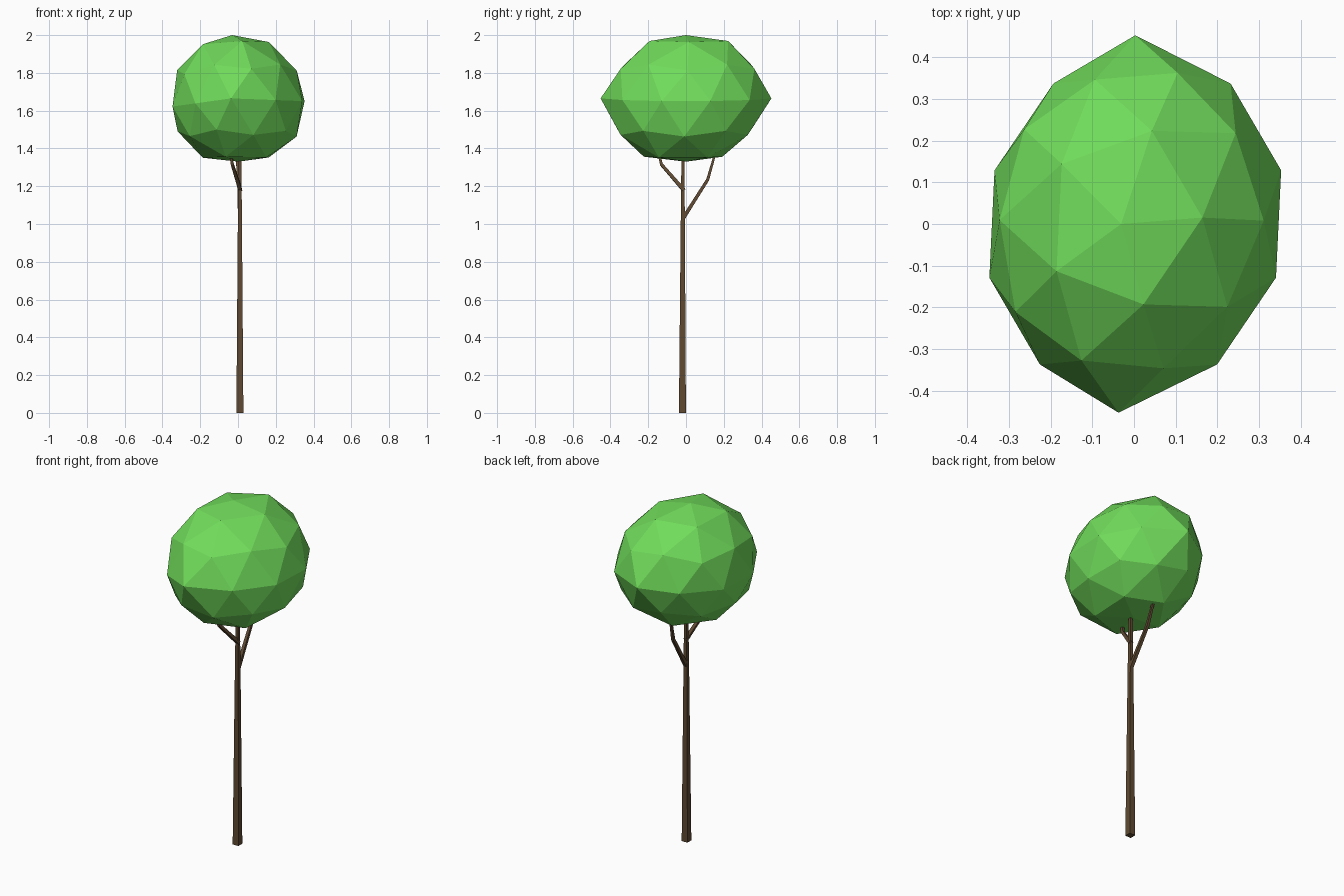
import bpy
import bmesh
import math
from mathutils import Vector

cube = bpy.data.objects.get("Cube")
if cube:
    bpy.data.objects.remove(cube, do_unlink=True)


def make_material(name, color):
    mat = bpy.data.materials.new(name)
    mat.use_nodes = True
    mat.diffuse_color = color
    mat.node_tree.nodes["Principled BSDF"].inputs["Base Color"].default_value = color
    return mat


def add_object(name, bm, mat):
    bmesh.ops.recalc_face_normals(bm, faces=bm.faces)
    mesh = bpy.data.meshes.new(name)
    bm.to_mesh(mesh)
    bm.free()
    mesh.materials.append(mat)
    obj = bpy.data.objects.new(name, mesh)
    bpy.context.collection.objects.link(obj)
    return obj


def square_limb(name, points, widths, mat):
    """Loft square rings of the given widths along a path and cap both ends."""
    bm = bmesh.new()
    pts = [Vector(p) for p in points]
    rings = []
    for i, (p, w) in enumerate(zip(pts, widths)):
        along = pts[min(i + 1, len(pts) - 1)] - pts[max(i - 1, 0)]
        turn = Vector((0, 0, 1)).rotation_difference(along.normalized())
        corners = [(-1, -1), (1, -1), (1, 1), (-1, 1)]
        rings.append([bm.verts.new(p + turn @ Vector((a, b, 0)) * w / 2) for a, b in corners])
    for low, high in zip(rings, rings[1:]):
        for k in range(4):
            n = (k + 1) % 4
            bm.faces.new((low[k], low[n], high[n], high[k]))
    bm.faces.new(rings[0])
    bm.faces.new(rings[-1])
    return add_object(name, bm, mat)


leaf_green = make_material("leaf green", (0.165, 0.72, 0.105, 1))
bark_brown = make_material("bark brown", (0.115, 0.068, 0.032, 1))

# Slim square trunk and two bent branches reaching into the crown
square_limb("trunk", [(0.01, -0.019, 0), (0.01, -0.017, 1), (0.01, -0.016, 1.45)],
            [0.037, 0.022, 0.014], bark_brown)
square_limb("back_branch", [(0.01, -0.015, 1.03), (0.003, 0.115, 1.235), (-0.01, 0.165, 1.41)],
            [0.02, 0.016, 0.01], bark_brown)
square_limb("front_branch", [(0.012, -0.012, 1.18), (-0.03, -0.13, 1.315), (-0.05, -0.155, 1.42)],
            [0.02, 0.016, 0.01], bark_brown)

# Faceted crown: flattened poles, pointed front and back, top leaning slightly sideways
bm = bmesh.new()
bmesh.ops.create_icosphere(bm, subdivisions=2, radius=1)
for v in bm.verts:
    x, y, z = v.co
    tip = abs(y) > 0.98
    pole = abs(z) > 0.98
    lean = 0.02 * y - 0.034 * max(z, 0) - (0.02 if tip else 0)
    sag = 0.015 * abs(x) + (0.03 * max(-x, 0) if z > -0.1 else 0)
    v.co = (0.003 + 0.361 * x + lean,
            (0.452 if tip else 0.416) * y + (0 if pole else 0.018 * z),
            1.665 + (0.335 if pole else 0.36) * z - sag)
add_object("crown", bm, leaf_green)
